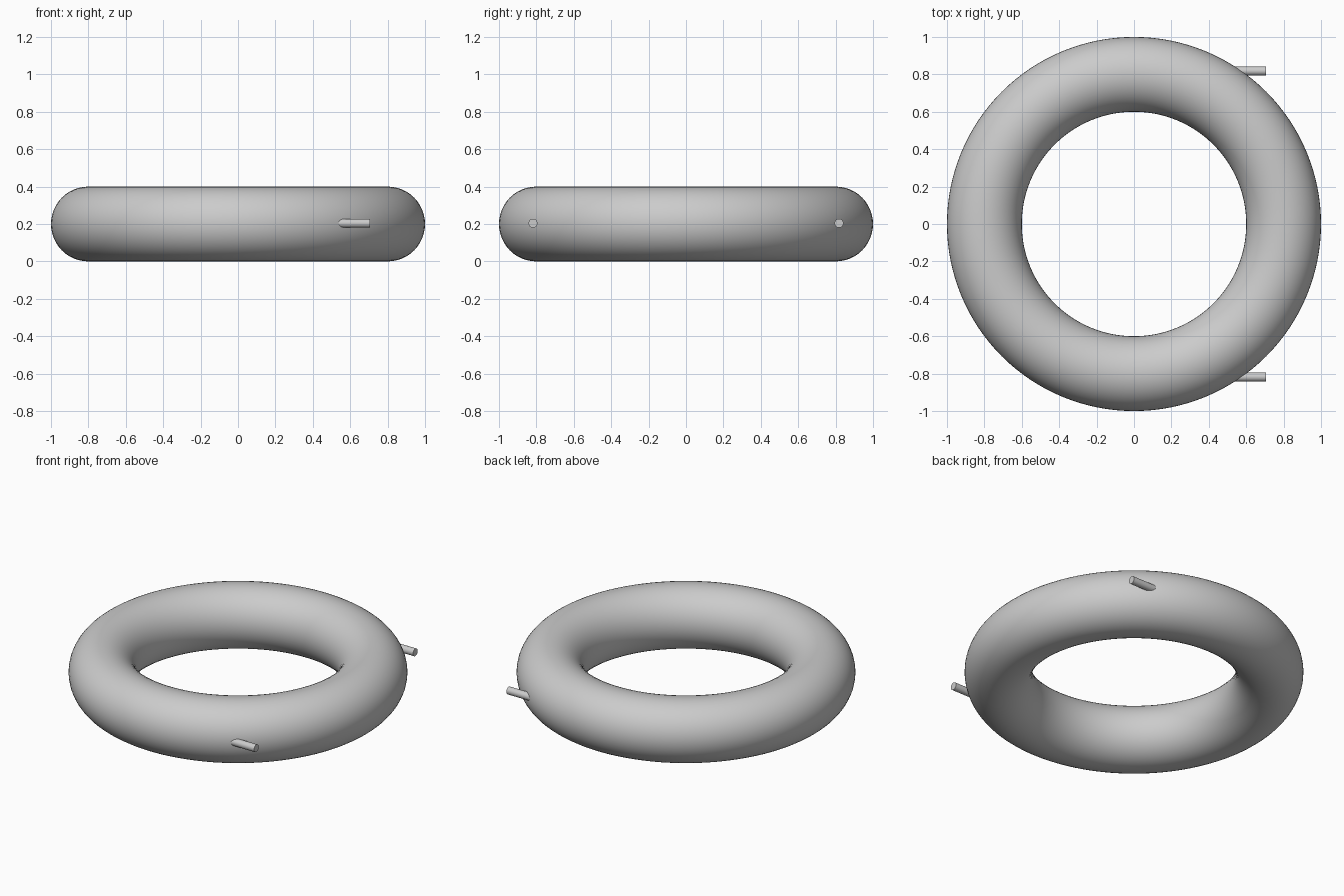
import bpy
import math

cube = bpy.data.objects.get("Cube")
if cube:
    bpy.data.objects.remove(cube, do_unlink=True)

# Single plain grey finish
GREY = (0.6, 0.6, 0.6, 1.0)
grey = bpy.data.materials.new("light grey")
grey.use_nodes = True
grey.diffuse_color = GREY
grey.node_tree.nodes["Principled BSDF"].inputs["Base Color"].default_value = GREY

MAJOR, MINOR = 0.8, 0.2
PIN_RADIUS, PIN_Y = 0.024, 0.818
PIN_START, PIN_END = 0.4, 0.705


def finish(name):
    """Name, colour and smooth the newly added part."""
    part = bpy.context.object
    part.name = name
    part.data.materials.append(grey)
    bpy.ops.object.shade_smooth_by_angle(angle=math.radians(40))


# Round ring lying flat on the ground
bpy.ops.mesh.primitive_torus_add(
    major_radius=MAJOR, minor_radius=MINOR,
    major_segments=128, minor_segments=48, location=(0, 0, MINOR))
finish("ring")

# Two parallel pins pointing to the left side, rooted inside the ring
for name, side in (("front_pin", -1), ("back_pin", 1)):
    bpy.ops.mesh.primitive_cylinder_add(
        vertices=32, radius=PIN_RADIUS, depth=PIN_END - PIN_START,
        location=((PIN_START + PIN_END) / 2, side * PIN_Y, MINOR + 0.004),
        rotation=(0, math.pi / 2, 0))
    finish(name)
